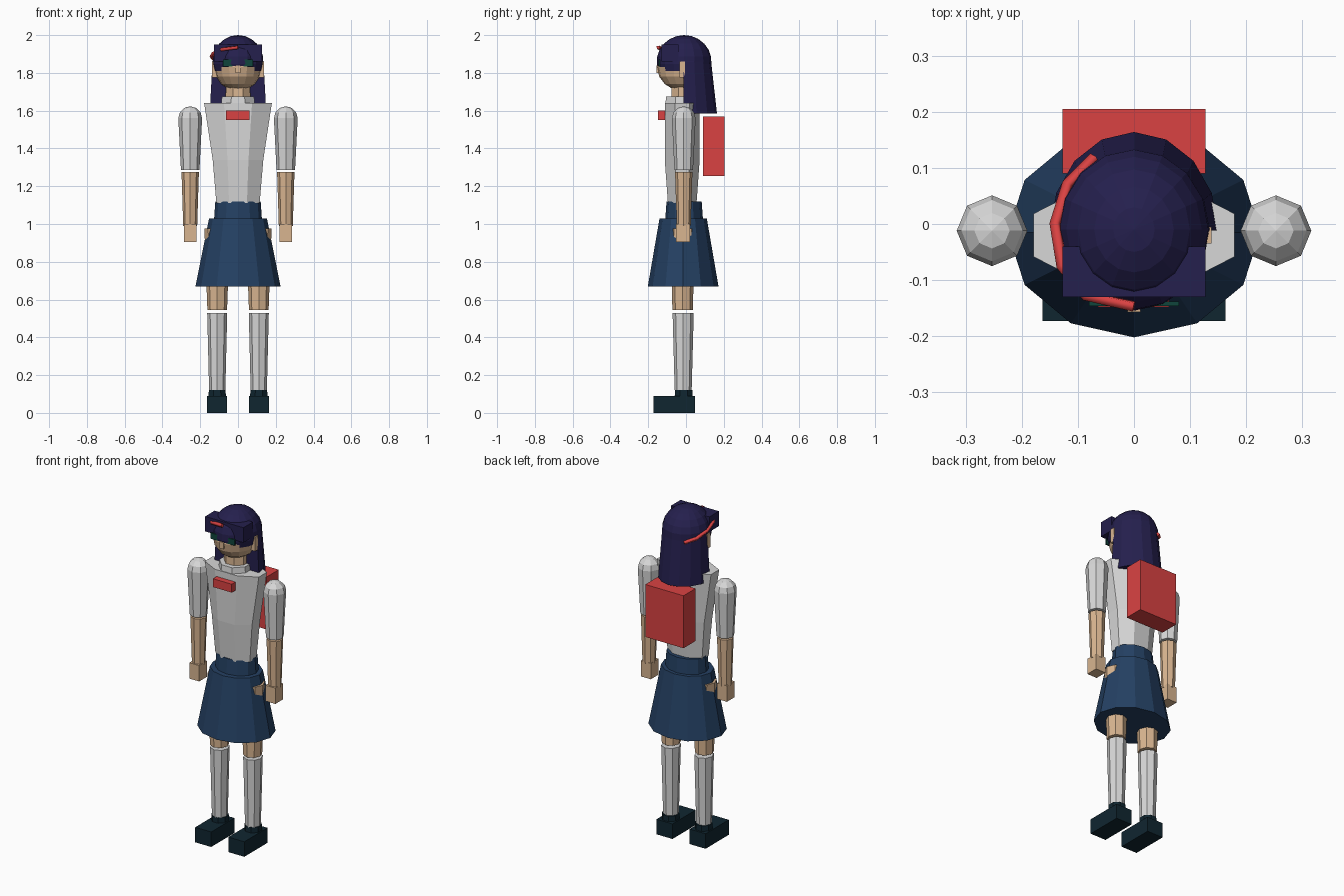
import bpy, bmesh, math

cube = bpy.data.objects.get("Cube")
if cube:
    bpy.data.objects.remove(cube, do_unlink=True)


def material(name, rgb):
    m = bpy.data.materials.new(name)
    m.use_nodes = True
    m.diffuse_color = (*rgb, 1)
    m.node_tree.nodes["Principled BSDF"].inputs["Base Color"].default_value = (*rgb, 1)
    return m


WHITE = material("white cloth", (0.68, 0.68, 0.68))
SKIN = material("skin", (0.69, 0.46, 0.28))
NAVY = material("navy skirt", (0.018, 0.052, 0.125))
HAIR = material("dark violet hair", (0.018, 0.014, 0.075))
SHOE = material("dark teal leather", (0.005, 0.019, 0.03))
RED = material("red", (0.7, 0.055, 0.055))
GREEN = material("dark green eyes", (0.005, 0.06, 0.045))


def finish(name, bm, mat):
    bmesh.ops.remove_doubles(bm, verts=bm.verts, dist=1e-5)
    bmesh.ops.recalc_face_normals(bm, faces=bm.faces)
    mesh = bpy.data.meshes.new(name)
    bm.to_mesh(mesh)
    bm.free()
    mesh.materials.append(mat)
    ob = bpy.data.objects.new(name, mesh)
    bpy.context.collection.objects.link(ob)
    return ob


def loft(name, mat, rings, n=8, x=0, y=0, turn=0.0, arc=360):
    """Stack of elliptical rings (z, rx, ry); a partial arc is closed flat."""
    bm = bmesh.new()
    count = n if arc == 360 else n + 1
    angles = [math.radians(turn + arc * i / n) for i in range(count)]
    loops = [[bm.verts.new((x + rx * math.cos(a), y + ry * math.sin(a), z)) for a in angles]
             for z, rx, ry in rings]
    for lo, hi in zip(loops, loops[1:]):
        for i in range(count):
            j = (i + 1) % count
            bm.faces.new((lo[i], lo[j], hi[j], hi[i]))
    for loop, ring in ((loops[0], rings[0]), (loops[-1], rings[-1])):
        if ring[1] > 0:
            bm.faces.new(loop)
    return finish(name, bm, mat)


def box(name, mat, xs, ys, zs):
    bm = bmesh.new()
    bmesh.ops.create_cube(bm, size=1)
    for v in bm.verts:
        v.co = [(a + b) / 2 + c * (b - a) for c, (a, b) in zip(v.co, (xs, ys, zs))]
    return finish(name, bm, mat)


def ball(z, rx, ry, rz, start, end, steps):
    """Rings of an ellipsoid between two latitudes."""
    rings = []
    for i in range(steps + 1):
        a = math.radians(start + (end - start) * i / steps)
        c = 0 if abs(math.cos(a)) < 1e-6 else math.cos(a)
        rings.append((z + rz * math.sin(a), rx * c, ry * c))
    return rings


# Legs, shoes, arms and ears on both sides
for side, s in (("left", 1), ("right", -1)):
    lx, ax = s * 0.11, s * 0.253
    box(side + "_shoe", SHOE, (lx - 0.053, lx + 0.053), (-0.173, 0.047), (0, 0.09))
    loft(side + "_shoe_cuff", SHOE, [(0.08, 0.05, 0.052), (0.122, 0.048, 0.05)], x=lx, y=-0.012, turn=22.5)
    loft(side + "_sock", WHITE, [(0.12, 0.043, 0.045), (0.53, 0.053, 0.056)], x=lx, y=-0.015)
    loft(side + "_thigh", SKIN, [(0.545, 0.052, 0.054), (0.975, 0.068, 0.066)], x=lx, y=-0.018)
    loft(side + "_sleeve", WHITE,
         [(1.285, 0.049, 0.049)] + ball(1.56, 0.063, 0.063, 0.063, 0, 90, 3), x=ax, y=-0.012)
    loft(side + "_forearm", SKIN, [(0.99, 0.037, 0.037), (1.275, 0.046, 0.046)], x=ax, y=-0.012)
    box(side + "_hand", SKIN, (ax - 0.033, ax + 0.033), (-0.054, 0.02), (0.905, 1.0))
    box(side + "_ear", SKIN, (s * 0.11, s * 0.138), (-0.035, -0.005), (1.775, 1.86))
    box(side + "_eye", GREEN, (s * 0.03, s * 0.08), (-0.146, -0.138), (1.835, 1.87))

# Skirt and waistband
loft("skirt", NAVY, [(0.67, 0.225, 0.187), (1.03, 0.153, 0.125)], n=12, y=-0.015)
loft("waistband", NAVY, [(1.02, 0.127, 0.1), (1.12, 0.12, 0.093)], n=12, y=-0.01)

# Shirt, collar and neck
loft("shirt", WHITE, [(1.11, 0.124, 0.082), (1.34, 0.145, 0.1), (1.64, 0.194, 0.1)], y=-0.02, turn=22.5)
loft("collar", WHITE, [(1.63, 0.097, 0.097), (1.675, 0.092, 0.092)], y=-0.02, turn=22.5)
loft("neck", SKIN, [(1.64, 0.072, 0.072), (1.76, 0.068, 0.068)], y=-0.012, turn=22.5)
box("chest_bow", RED, (-0.064, 0.062), (-0.148, -0.11), (1.55, 1.6))

# Head
loft("head", SKIN, ball(1.83, 0.125, 0.14, 0.127, -90, 90, 8), n=16, y=-0.013)
box("nose", SKIN, (-0.012, 0.012), (-0.157, -0.13), (1.8, 1.84))

# Hair: cap, fringe block and long back
loft("hair_cap", HAIR, ball(1.86, 0.135, 0.145, 0.14, -21, 90, 7), n=16, y=-0.01)
box("hair_fringe", HAIR, (-0.127, 0.127), (-0.13, -0.04), (1.86, 1.95))
loft("back_hair", HAIR, [(1.585, 0.15, 0.176), (1.86, 0.135, 0.145), (1.94, 0.105, 0.112)],
     n=8, y=-0.012, arc=180)

# Hair ribbon sweeping around one side of the head
curve = bpy.data.curves.new("hair_ribbon", "CURVE")
curve.dimensions = "3D"
curve.bevel_depth = 0.011
curve.bevel_resolution = 0
curve.use_fill_caps = True
path = [(-0.07, 0.118, 1.84), (-0.118, 0.07, 1.86), (-0.14, 0, 1.885),
        (-0.128, -0.075, 1.905), (-0.085, -0.128, 1.925), (0, -0.147, 1.935)]
spline = curve.splines.new("POLY")
spline.points.add(len(path) - 1)
for p, co in zip(spline.points, path):
    p.co = (*co, 1)
curve.materials.append(RED)
bpy.context.collection.objects.link(bpy.data.objects.new("hair_ribbon", curve))

# Backpack
box("backpack", RED, (-0.127, 0.127), (0.09, 0.205), (1.255, 1.57))
